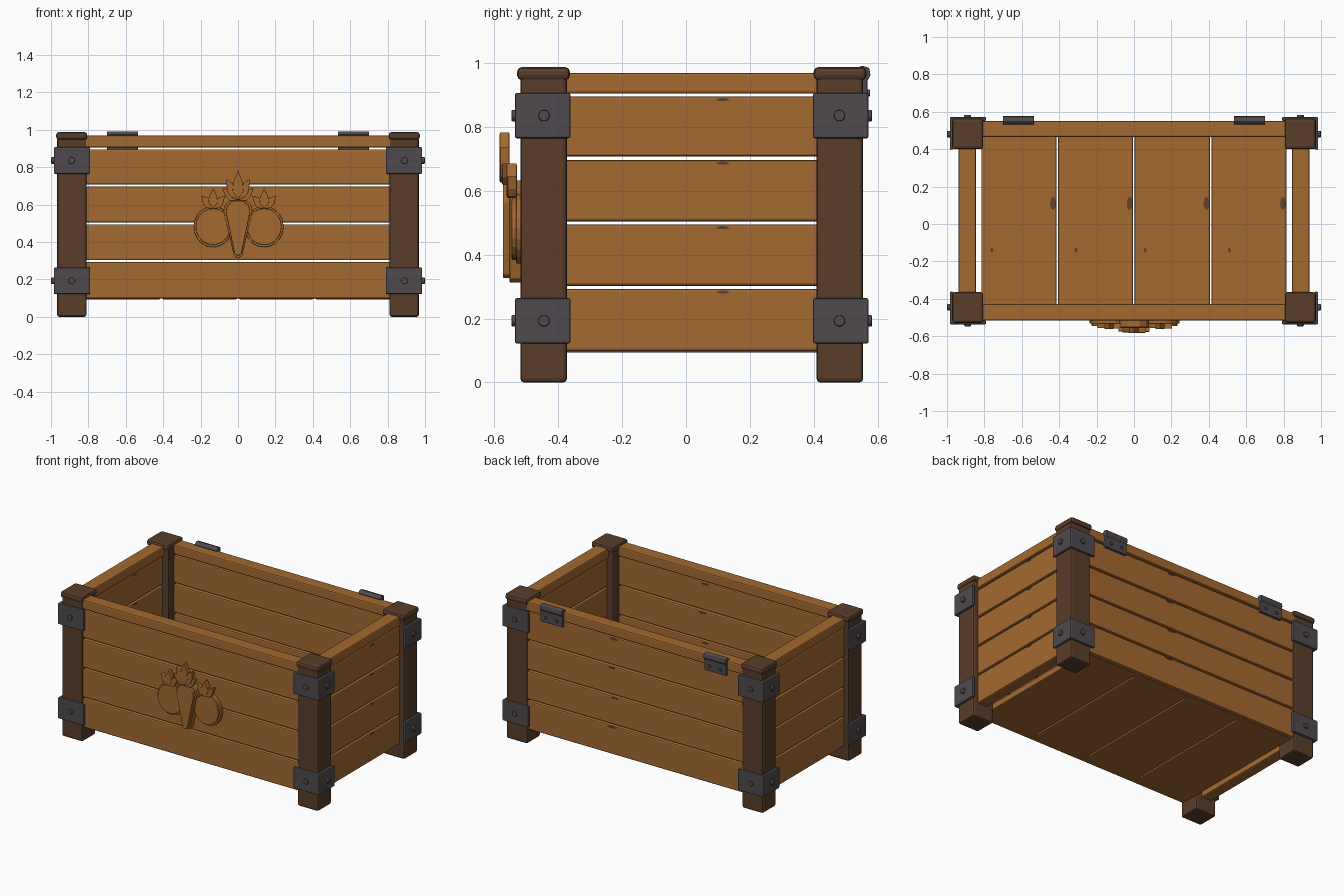
import bpy, bmesh, math

cube = bpy.data.objects.get("Cube")
if cube:
    bpy.data.objects.remove(cube, do_unlink=True)


def material(name, color):
    m = bpy.data.materials.new(name)
    m.use_nodes = True
    m.diffuse_color = (*color, 1)
    m.node_tree.nodes["Principled BSDF"].inputs["Base Color"].default_value = (*color, 1)
    return m


WOOD = material("oak_wood", (0.37, 0.142, 0.03))
DARK = material("dark_wood", (0.1, 0.047, 0.023))
METAL = material("grey_iron", (0.078, 0.068, 0.075))
KNOT = material("knot_brown", (0.12, 0.055, 0.024))


def prism(name, pts, axis, lo, hi, mat, bevel=0.0):
    """Extrude a 2D outline along an axis; the outline uses the other two axes in order."""
    def place(p, d):
        v = list(p)
        v.insert("xyz".index(axis), d)
        return v
    bm = bmesh.new()
    low = [bm.verts.new(place(p, lo)) for p in pts]
    high = [bm.verts.new(place(p, hi)) for p in pts]
    bm.faces.new(low)
    bm.faces.new(high)
    n = len(pts)
    for i in range(n):
        j = (i + 1) % n
        bm.faces.new((low[i], low[j], high[j], high[i]))
    bmesh.ops.recalc_face_normals(bm, faces=bm.faces)
    me = bpy.data.meshes.new(name)
    bm.to_mesh(me)
    bm.free()
    me.materials.append(mat)
    ob = bpy.data.objects.new(name, me)
    bpy.context.collection.objects.link(ob)
    if bevel:
        mod = ob.modifiers.new("bevel", "BEVEL")
        mod.width = bevel
        mod.segments = 2
        mod.limit_method = "ANGLE"
    return ob


def box(name, x, y, z, mat, bevel=0.008):
    pts = [(x[0], y[0]), (x[1], y[0]), (x[1], y[1]), (x[0], y[1])]
    return prism(name, pts, "z", z[0], z[1], mat, bevel)


def ellipse(cx, cy, rx, ry, n):
    return [(cx + rx * math.cos(2 * math.pi * i / n), cy + ry * math.sin(2 * math.pi * i / n))
            for i in range(n)]


MID = 0.018                      # depth centre of the crate body
PLANKS = [(0.098, 0.293), (0.303, 0.495), (0.505, 0.697), (0.708, 0.896)]
RAIL = (0.905, 0.97)

# Corner posts with caps, iron brackets and bolts
for sx, xn in ((-1, "right"), (1, "left")):
    for sy, yn in ((-1, "front"), (1, "back")):
        tag = yn + "_" + xn

        def span_x(a, b):
            return sorted((sx * a, sx * b))

        def span_y(a, b):
            return sorted((MID + sy * a, MID + sy * b))

        box("post_" + tag, span_x(0.81, 0.967), span_y(0.391, 0.537), (0, 0.96), DARK, 0.012)
        box("post_cap_" + tag, span_x(0.806, 0.972), span_y(0.382, 0.547), (0.947, 0.988), DARK, 0.014)
        outline = [(0.985, 0.554), (0.79, 0.554), (0.79, 0.534), (0.965, 0.534),
                   (0.965, 0.38), (0.985, 0.38)]
        outline = [(sx * a, MID + sy * b) for a, b in outline]
        for level, zc in (("lower", 0.193), ("upper", 0.836)):
            prism(level + "_bracket_" + tag, outline, "z", zc - 0.071, zc + 0.071, METAL, 0.006)
            prism(level + "_side_bolt_" + tag, ellipse(MID + sy * 0.463, zc, 0.018, 0.018, 12),
                  "x", *span_x(0.98, 0.999), METAL, 0.004)
            prism(level + "_face_bolt_" + tag, ellipse(sx * 0.89, zc, 0.018, 0.018, 12),
                  "y", *span_y(0.55, 0.565), METAL, 0.004)

# Wall planks and top rails
for s, name in ((-1, "front"), (1, "back")):
    for i, z in enumerate(PLANKS):
        y = sorted((MID + s * 0.528, MID + s * 0.452))
        box(f"{name}_plank_{i + 1}", (-0.83, 0.83), y, z, WOOD)
        prism(f"{name}_knot_{i + 1}", ellipse(0.18 - 0.02 * (i % 2), z[1] - 0.012, 0.03, 0.006, 10),
              "y", y[1] - 0.004, y[1] + 0.002, KNOT)
    y = sorted((MID + s * 0.533, MID + s * 0.447))
    box(name + "_top_rail", (-0.83, 0.83), y, RAIL, WOOD)

for s, name in ((-1, "right"), (1, "left")):
    for i, z in enumerate(PLANKS):
        x = sorted((s * 0.932, s * 0.855))
        box(f"{name}_plank_{i + 1}", x, (-0.4, 0.44), z, WOOD)
        prism(f"{name}_knot_{i + 1}", ellipse(0.115, z[1] - 0.01, 0.02, 0.005, 10),
              "x", x[1] - 0.004, x[1] + 0.002, KNOT)
    x = sorted((s * 0.937, s * 0.845))
    box(name + "_top_rail", x, (-0.4, 0.44), RAIL, WOOD)

# Floor boards with dark knots
for i in range(4):
    x0 = -0.82 + 0.41 * i
    box(f"floor_board_{i + 1}", (x0 + 0.004, x0 + 0.405), (-0.47, 0.52), (0.094, 0.135), WOOD, 0.006)
    prism(f"floor_knot_{i + 1}", ellipse(x0 + 0.387, 0.11, 0.016, 0.035, 10), "z", 0.131, 0.137, KNOT)
    prism(f"floor_speck_{i + 1}", ellipse(x0 + 0.06 + 0.04 * (i % 2), -0.14, 0.009, 0.013, 8),
          "z", 0.131, 0.137, KNOT)

# Hinges on the back rail
HINGE = [(0.53, 0.975), (0.55, 0.993), (0.574, 0.986), (0.578, 0.962), (0.568, 0.945), (0.552, 0.945)]
for s, name in ((-1, "right"), (1, "left")):
    a, b = sorted((s * 0.534, s * 0.70))
    prism(name + "_hinge_knuckle", HINGE, "x", a, b, METAL, 0.003)
    box(name + "_hinge_plate", (a, b), (0.548, 0.568), (0.872, 0.952), METAL, 0.004)
    for k in (-0.042, 0.042):
        prism(name + "_hinge_bolt", ellipse((a + b) / 2 + k, 0.907, 0.011, 0.011, 10),
              "y", 0.56, 0.577, METAL, 0.003)


# Carved vegetable emblem on the front
def leaf(name, x, z, angle, length, width, front, back):
    shape = [(0, 0), (0.5, 0.3), (0.42, 0.6), (0, 1), (-0.42, 0.6), (-0.5, 0.3)]
    c, s = math.cos(math.radians(angle)), math.sin(math.radians(angle))
    pts = [(x + u * width * c + v * length * s, z - u * width * s + v * length * c) for u, v in shape]
    prism(name, pts, "y", front, back, WOOD, 0.003)


for x, name in ((-0.133, "left_turnip"), (0.14, "right_turnip")):
    prism(name + "_rim", ellipse(x, 0.482, 0.104, 0.11, 20), "y", -0.532, -0.505, WOOD, 0.004)
    prism(name + "_body", ellipse(x, 0.482, 0.093, 0.098, 20), "y", -0.546, -0.525, WOOD, 0.004)
    for k, (angle, length) in enumerate(((-42, 0.095), (42, 0.095), (0, 0.11))):
        leaf(f"{name}_leaf_{k + 1}", x, 0.578, angle, length, 0.05, -0.556 - 0.003 * k, -0.53)

CARROT = [(-0.068, 0.605), (-0.03, 0.633), (0.03, 0.633), (0.068, 0.605), (0.078, 0.57),
          (0.022, 0.325), (0, 0.312), (-0.022, 0.325), (-0.078, 0.57)]
prism("carrot_rim", CARROT, "y", -0.553, -0.51, WOOD, 0.004)
inner = [(x * 0.84, 0.485 + (z - 0.485) * 0.92) for x, z in CARROT]
prism("carrot_body", inner, "y", -0.574, -0.545, WOOD, 0.004)
for k, (angle, length) in enumerate(((-54, 0.105), (54, 0.105), (-29, 0.13), (29, 0.13), (0, 0.16))):
    leaf(f"carrot_leaf_{k + 1}", 0, 0.625, angle, length, 0.058, -0.574 - 0.0025 * k, -0.553)
